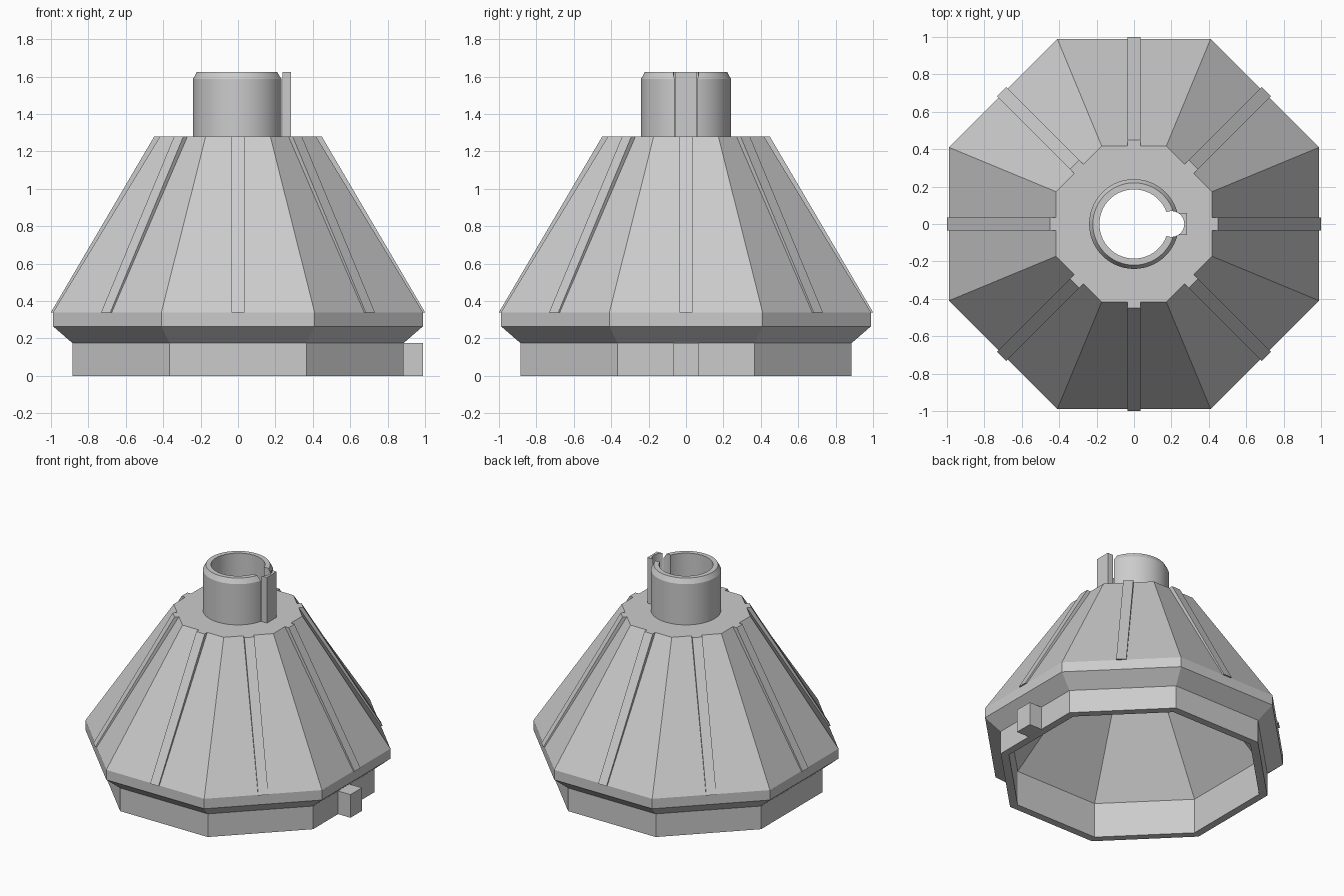
import bpy, bmesh, math

cube = bpy.data.objects.get("Cube")
if cube:
    bpy.data.objects.remove(cube, do_unlink=True)

grey = bpy.data.materials.new("plain grey")
grey.use_nodes = True
colour = (0.6, 0.6, 0.6, 1)
grey.diffuse_color = colour
grey.node_tree.nodes["Principled BSDF"].inputs["Base Color"].default_value = colour


def finish(bm, name):
    bmesh.ops.recalc_face_normals(bm, faces=bm.faces)
    mesh = bpy.data.meshes.new(name)
    bm.to_mesh(mesh)
    bm.free()
    mesh.materials.append(grey)
    obj = bpy.data.objects.new(name, mesh)
    bpy.context.collection.objects.link(obj)
    return obj


def stack(name, profile, sides, x=0, flats=False):
    """Closed solid from (radius, z) rings; with flats, radius is to the flats."""
    bm = bmesh.new()
    turn = math.pi / sides if flats else 0
    grow = 1 / math.cos(math.pi / sides) if flats else 1
    rings = []
    for r, z in profile:
        angles = [turn + math.tau * i / sides for i in range(sides)]
        rings.append([bm.verts.new((x + r * grow * math.cos(a),
                                    r * grow * math.sin(a), z)) for a in angles])
    for low, high in zip(rings, rings[1:]):
        for i in range(sides):
            j = (i + 1) % sides
            bm.faces.new((low[i], low[j], high[j], high[i]))
    bm.faces.new(rings[0][::-1])
    bm.faces.new(rings[-1])
    return finish(bm, name)


def box(name, x0, x1, half_y, z0, z1):
    bm = bmesh.new()
    bmesh.ops.create_cube(bm, size=1)
    for v in bm.verts:
        v.co = (x1 if v.co.x > 0 else x0, math.copysign(half_y, v.co.y),
                z1 if v.co.z > 0 else z0)
    return finish(bm, name)


def cut(obj, cutter):
    mod = obj.modifiers.new("cut", "BOOLEAN")
    mod.operation = "DIFFERENCE"
    mod.solver = "EXACT"
    mod.object = cutter
    bpy.context.view_layer.update()
    with bpy.context.temp_override(object=obj, active_object=obj):
        bpy.ops.object.modifier_apply(modifier=mod.name)


ROOF, TOP = 1.28, 1.625

# Cutters: inner cavity, round bore, key slot beside the bore
cavity = stack("cavity_cutter", [(0.83, -0.1), (0.83, 0.265), (0.19, 1.12)], 8, flats=True)
bore = stack("bore_cutter", [(0.185, 0.7), (0.185, 1.8)], 64)
slot = stack("slot_cutter", [(0.069, 0.7), (0.069, 1.8)], 32, x=0.2)

# Hollow eight-sided body
body = stack("body_shell", [(0.885, 0), (0.885, 0.175), (0.989, 0.265),
                            (0.989, 0.34), (0.417, ROOF)], 8, flats=True)
# Neck tube with bevelled lip, and the grooved key housing beside it
neck = stack("neck_tube", [(0.24, ROOF), (0.24, 1.588), (0.22, TOP)], 64)
housing = box("key_housing", 0.235, 0.283, 0.058, ROOF, TOP)

cut(body, cavity)
for part in (body, neck):
    cut(part, bore)
for part in (body, neck, housing):
    cut(part, slot)
for cutter in (cavity, bore, slot):
    bpy.data.objects.remove(cutter, do_unlink=True)

bpy.ops.object.select_all(action="DESELECT")
neck.select_set(True)
bpy.context.view_layer.objects.active = neck
bpy.ops.object.shade_smooth_by_angle(angle=math.radians(25))

# Locating lug on the side of the base
box("base_lug", 0.86, 0.989, 0.068, 0, 0.175)

# Raised ribs down the middle of each slope
for k in range(8):
    bm = bmesh.new()
    outline = [(1.0, 0.34), (0.448, ROOF), (0.41, ROOF), (0.975, 0.34)]
    sides = [[bm.verts.new((r, y, z)) for r, z in outline] for y in (-0.035, 0.035)]
    for s in sides:
        bm.faces.new(s)
    for i in range(4):
        j = (i + 1) % 4
        bm.faces.new((sides[0][i], sides[0][j], sides[1][j], sides[1][i]))
    rib = finish(bm, f"slope_rib_{k + 1}")
    rib.rotation_euler.z = math.tau * k / 8
